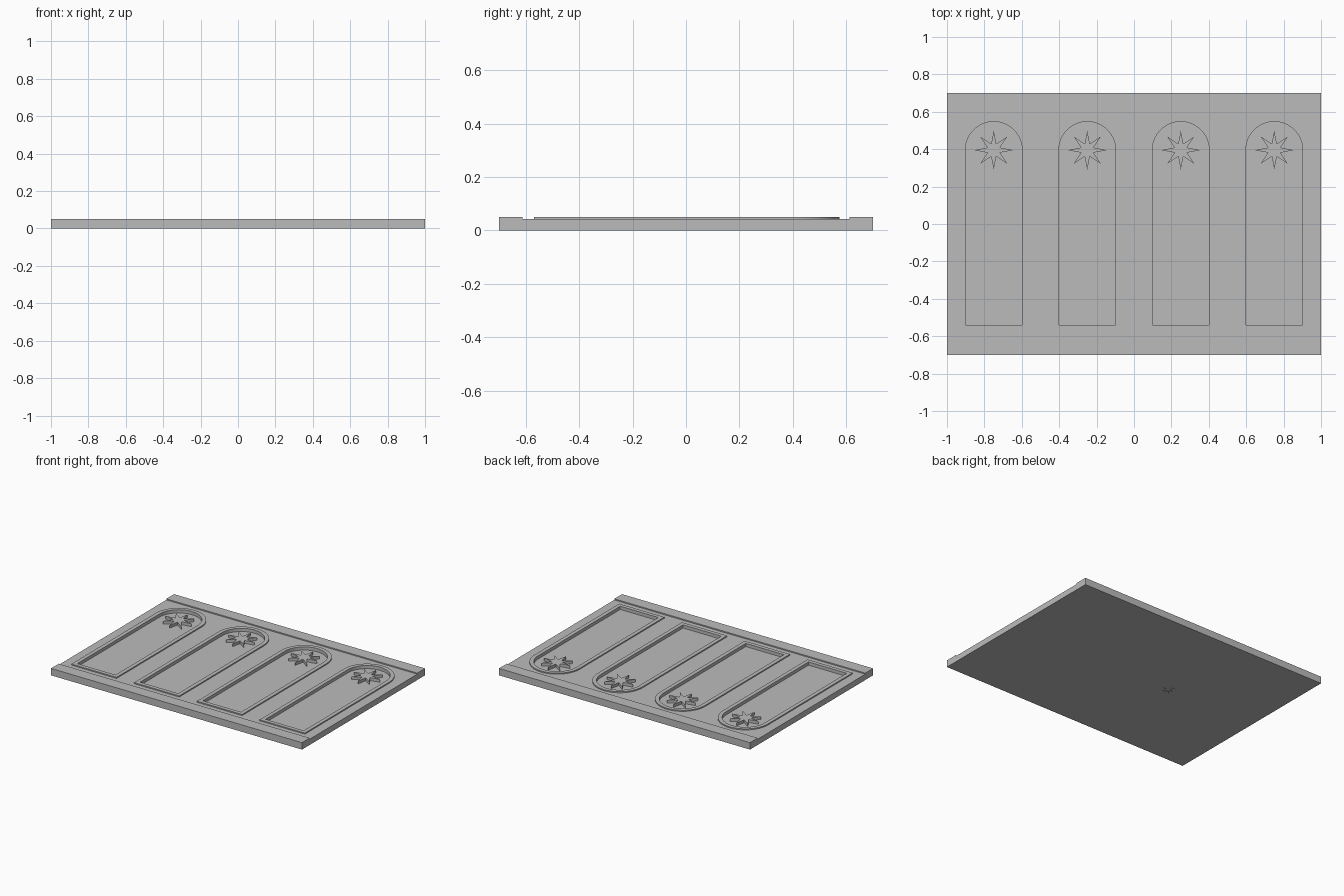
import bpy
import bmesh
from math import sin, cos, pi

cube = bpy.data.objects.get("Cube")
if cube:
    bpy.data.objects.remove(cube, do_unlink=True)

WIDTH, DEPTH = 2.0, 1.4
TOP, FIELD, FLOOR = 0.05, 0.042, 0.027
ARCH_Y, BOTTOM_Y, RADIUS = 0.395, -0.54, 0.152
CENTRES = [-0.75, -0.25, 0.25, 0.75]

stone = bpy.data.materials.new("grey_stone")
stone.use_nodes = True
colour = (0.5, 0.5, 0.5, 1)
stone.diffuse_color = colour
stone.node_tree.nodes["Principled BSDF"].inputs["Base Color"].default_value = colour


def finish(bm, name):
    bmesh.ops.recalc_face_normals(bm, faces=bm.faces)
    mesh = bpy.data.meshes.new(name)
    bm.to_mesh(mesh)
    bm.free()
    mesh.materials.append(stone)
    obj = bpy.data.objects.new(name, mesh)
    bpy.context.collection.objects.link(obj)
    return obj


def arch(cx, grow, steps=32):
    """Outline of a round-headed panel, enlarged by grow."""
    r = RADIUS + grow
    base = BOTTOM_Y - grow
    head = [(cx + r * cos(pi * i / steps), ARCH_Y + r * sin(pi * i / steps))
            for i in range(steps + 1)]
    return [(cx + r, base)] + head + [(cx - r, base)]


def star(cx, cy, outer, inner, points=8):
    return [(cx + r * sin(pi * i / points), cy + r * cos(pi * i / points))
            for i in range(points * 2)
            for r in [inner if i % 2 else outer]]


def add_prism(bm, outline, z0, z1):
    low = [bm.verts.new((x, y, z0)) for x, y in outline]
    face = bm.faces.new(low)
    moved = bmesh.ops.extrude_face_region(bm, geom=[face], use_keep_orig=True)
    verts = [g for g in moved["geom"] if isinstance(g, bmesh.types.BMVert)]
    bmesh.ops.translate(bm, verts=verts, vec=(0, 0, z1 - z0))


def add_ring(bm, outer, inner, z0, z1):
    loops = [[bm.verts.new((x, y, z)) for x, y in line]
             for line, z in ((outer, z0), (outer, z1), (inner, z1), (inner, z0))]
    n = len(outer)
    for k in range(4):
        a, b = loops[k], loops[(k + 1) % 4]
        for i in range(n):
            j = (i + 1) % n
            bm.faces.new((a[i], a[j], b[j], b[i]))


# Slab: side profile with a raised strip along the front and back
half, lip = DEPTH / 2, 0.612
profile = [(-half, 0), (half, 0), (half, TOP), (lip, TOP), (lip, FIELD),
           (-lip, FIELD), (-lip, TOP), (-half, TOP)]
bm = bmesh.new()
ends = [[bm.verts.new((x, y, z)) for y, z in profile]
        for x in (-WIDTH / 2, WIDTH / 2)]
for end in ends:
    bm.faces.new(end)
for i in range(len(profile)):
    j = (i + 1) % len(profile)
    bm.faces.new((ends[0][i], ends[0][j], ends[1][j], ends[1][i]))
slab = finish(bm, "slab")

# Cutter: four sunken panels and a small star mark underneath
bm = bmesh.new()
for cx in CENTRES:
    add_prism(bm, arch(cx, 0.012), FLOOR, TOP * 2)
add_prism(bm, star(-0.29, 0, 0.045, 0.016), -TOP, 0.003)
cutter = finish(bm, "panel_cutter")
cutter.hide_render = True
cut = slab.modifiers.new("sunken_panels", "BOOLEAN")
cut.operation = "DIFFERENCE"
cut.solver = "EXACT"
cut.object = cutter
bpy.context.view_layer.objects.active = slab
bpy.ops.object.modifier_apply(modifier=cut.name)
bpy.data.objects.remove(cutter, do_unlink=True)

# Raised frame and star ornament of each panel
for number, cx in enumerate(CENTRES, 1):
    bm = bmesh.new()
    add_ring(bm, arch(cx, 0.028), arch(cx, 0), FLOOR - 0.005, TOP)
    finish(bm, f"panel_frame_{number}")
    bm = bmesh.new()
    add_prism(bm, star(cx, ARCH_Y, 0.103, 0.036), FLOOR - 0.005, TOP - 0.002)
    finish(bm, f"star_ornament_{number}")
